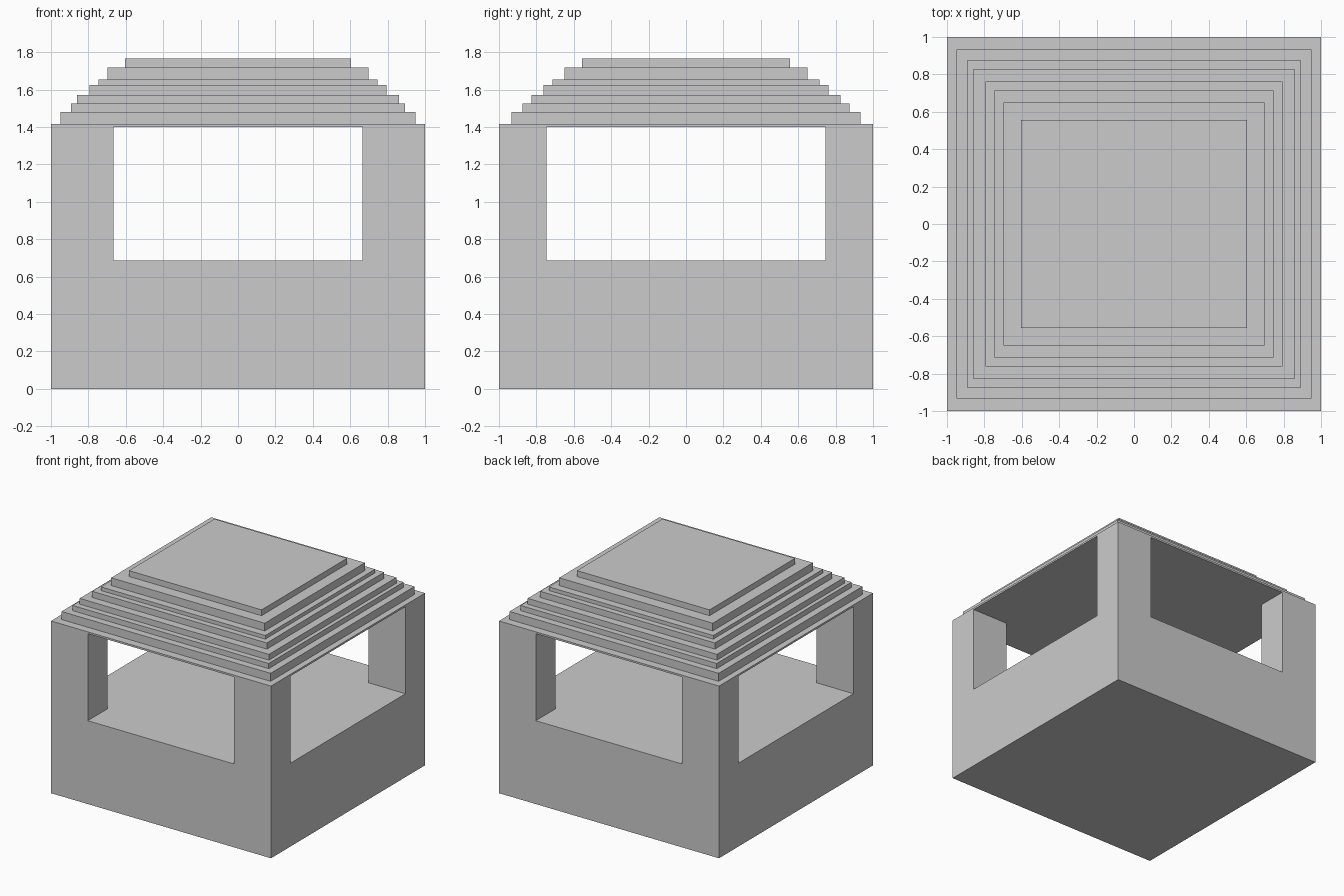
import bpy

if "Cube" in bpy.data.objects:
    bpy.data.objects.remove(bpy.data.objects["Cube"])


def box(name, half_x, half_y, z0, z1):
    bpy.ops.mesh.primitive_cube_add(size=2, location=(0, 0, (z0 + z1) / 2))
    ob = bpy.context.object
    ob.name = name
    ob.scale = (half_x, half_y, (z1 - z0) / 2)
    bpy.ops.object.transform_apply(location=True, rotation=False, scale=True)
    return ob


# Pavilion body: solid base, four corner pillars and thin ceiling slab
SILL, LINTEL, EAVES = 0.685, 1.40, 1.415
body = box("pavilion_body", 1, 1, 0, EAVES)

# Window openings cut straight through in both directions
cutters = [box("front_opening_cutter", 0.665, 1.5, SILL, LINTEL),
           box("side_opening_cutter", 1.5, 0.746, SILL, LINTEL)]
bpy.context.view_layer.objects.active = body
for cutter in cutters:
    mod = body.modifiers.new("opening", 'BOOLEAN')
    mod.operation = 'DIFFERENCE'
    mod.solver = 'EXACT'
    mod.object = cutter
    bpy.ops.object.modifier_apply(modifier=mod.name)
for cutter in cutters:
    bpy.data.objects.remove(cutter)

# Stepped roof: (half width x, half depth y, top height) per tier
tiers = [(0.95, 0.934, 1.481), (0.892, 0.875, 1.524), (0.86, 0.827, 1.572),
         (0.795, 0.761, 1.623), (0.747, 0.713, 1.653), (0.698, 0.65, 1.717),
         (0.603, 0.555, 1.765)]
z = EAVES
for i, (hx, hy, top) in enumerate(tiers, 1):
    box(f"roof_tier_{i}", hx, hy, z, top)
    z = top
